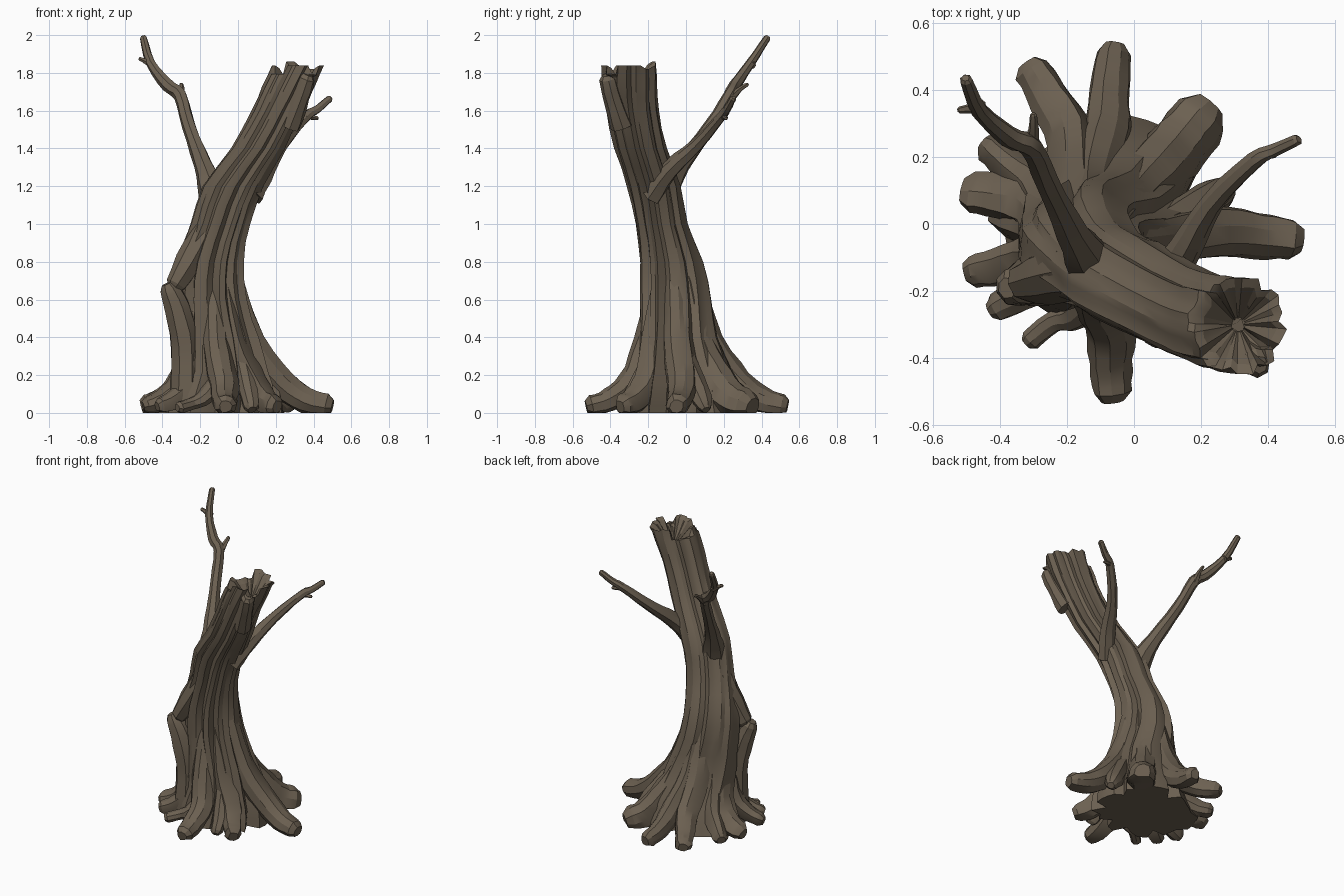
import bpy, bmesh, math, random
from mathutils import Vector

random.seed(4)
cube = bpy.data.objects.get("Cube")
if cube:
    bpy.data.objects.remove(cube, do_unlink=True)

bark = bpy.data.materials.new("brown_bark")
bark.use_nodes = True
colour = (0.15, 0.118, 0.083, 1)
bark.diffuse_color = colour
bark.node_tree.nodes["Principled BSDF"].inputs["Base Color"].default_value = colour


def spline(points, steps):
    """Smooth curve through points of any dimension."""
    p = [points[0]] + list(points) + [points[-1]]
    out = []
    for i in range(1, len(p) - 2):
        for s in range(steps):
            t = s / steps
            out.append([0.5 * (2 * b + (c - a) * t + (2 * a - 5 * b + 4 * c - d) * t * t
                               + (3 * b - a - 3 * c + d) * t ** 3)
                        for a, b, c, d in zip(p[i - 1], p[i], p[i + 1], p[i + 2])])
    out.append(list(points[-1]))
    return out


def loft(name, rings):
    """Skin closed rings, cap both ends, keep everything above ground."""
    bm = bmesh.new()
    rows = [[bm.verts.new((v.x, v.y, max(v.z, 0))) for v in ring] for ring in rings]
    n = len(rows[0])
    for low, high in zip(rows, rows[1:]):
        for i in range(n):
            j = (i + 1) % n
            bm.faces.new((low[i], low[j], high[j], high[i]))
    bm.faces.new(rows[0][::-1])
    bm.faces.new(rows[-1])
    bmesh.ops.recalc_face_normals(bm, faces=bm.faces)
    mesh = bpy.data.meshes.new(name)
    bm.to_mesh(mesh)
    bm.free()
    mesh.materials.append(bark)
    obj = bpy.data.objects.new(name, mesh)
    bpy.context.collection.objects.link(obj)
    bpy.ops.object.select_all(action='DESELECT')
    obj.select_set(True)
    bpy.context.view_layer.objects.active = obj
    bpy.ops.object.shade_smooth_by_angle(angle=math.radians(24))
    return obj


def limb(name, points, sides=8, steps=3, rough=0.12):
    """Gnarled tapering tube; each point is x, y, z, radius."""
    path = spline(points, steps)
    pos = [Vector(p[:3]) for p in path]
    rad = [p[3] for p in path]
    tip = (pos[-1] - pos[-2]).normalized()
    pos.append(pos[-1] + tip * rad[-1] * 0.5)
    rad.append(rad[-1] * 0.6)
    ridge = [1 + random.uniform(-rough, rough) for _ in range(sides)]
    rings, last, turn = [], None, None
    for i, (p, r) in enumerate(zip(pos, rad)):
        t = (pos[min(i + 1, len(pos) - 1)] - pos[max(i - 1, 0)]).normalized()
        turn = t.to_track_quat('Z', 'Y') if last is None else last.rotation_difference(t) @ turn
        last = t
        ring = []
        for k in range(sides):
            a = math.tau * k / sides
            q = r * ridge[k] * random.uniform(1 - rough / 2, 1 + rough / 2)
            ring.append(p + turn @ Vector((math.cos(a) * q, math.sin(a) * q, 0)))
        rings.append(ring)
    return loft(name, rings)


# Trunk: z, centre x, centre y, radius x, radius y
profile = [
    (0.00, -0.08, 0.01, 0.33, 0.30), (0.10, -0.07, 0.00, 0.31, 0.28),
    (0.22, -0.07, -0.01, 0.26, 0.25), (0.40, -0.10, -0.04, 0.23, 0.20),
    (0.60, -0.14, -0.055, 0.195, 0.185), (0.80, -0.14, -0.08, 0.175, 0.165),
    (1.00, -0.09, -0.13, 0.155, 0.135), (1.20, -0.025, -0.17, 0.16, 0.14),
    (1.40, 0.105, -0.24, 0.14, 0.135), (1.60, 0.205, -0.285, 0.13, 0.137),
    (1.73, 0.265, -0.30, 0.135, 0.145), (1.84, 0.315, -0.305, 0.135, 0.145)]
COLS = 36
flute_low = [random.uniform(-0.13, 0.08) for _ in range(COLS)]
flute_high = [random.uniform(-0.09, 0.06) for _ in range(COLS)]
for groove in (2, 9, 22, 26, 29, 33):
    flute_low[groove] = -0.26
    flute_high[groove] = -0.15
rim = [random.choice((-0.05, -0.02, 0.0, 0.02)) for _ in range(COLS // 3)]
rings = []
for z, cx, cy, rx, ry in spline(profile, 2):
    mix = min(z / 1.5, 1)
    ring = []
    for k in range(COLS):
        a = math.tau * k / COLS + 0.35 * z
        f = 1.02 + flute_low[k] * (1 - mix) + flute_high[k] * mix + random.uniform(-0.02, 0.02)
        jag = rim[k // 3] if z > 1.83 else 0
        ring.append(Vector((cx + rx * f * math.cos(a), cy + ry * f * math.sin(a), z + jag)))
    rings.append(ring)
# Broken hollow at the top of the trunk
middle = Vector((0.31, -0.30, 1.84))
outer = rings[-1]
for scale, drop in ((0.8, 0.015), (0.45, 0.08), (0.15, 0.13)):
    rings.append([Vector((*(middle + (v - middle) * scale).xy, v.z - drop)) for v in outer])
loft("trunk", rings)

# Spreading roots: tip x, tip y, thickness
roots = [(0.47, -0.045, 1.0), (0.20, 0.32, 1.4), (-0.06, 0.51, 0.9), (-0.30, 0.46, 0.85),
         (-0.43, 0.23, 0.75), (-0.48, 0.09, 1.0), (-0.48, -0.14, 0.75), (-0.41, -0.25, 0.7),
         (-0.07, -0.50, 0.95), (0.19, -0.33, 0.9)]
# Fraction towards the tip, height, radius
slope = [(0.12, 0.78, 0.06), (0.33, 0.38, 0.075), (0.56, 0.16, 0.08),
         (0.80, 0.07, 0.07), (1.0, 0.04, 0.062)]
for i, (x, y, w) in enumerate(roots):
    bend = random.uniform(-0.025, 0.025)
    points = []
    for f, z, r in slope:
        sx, sy = (-0.13, -0.07) if z > 0.3 else (-0.07, -0.03)
        side = bend * math.sin(math.pi * f)
        points.append((sx + (x - sx) * f - side * y * 2, sy + (y - sy) * f + side * x * 2,
                       z, r * (1 + (w - 1) * f)))
    limb(f"root_{i + 1}", points, sides=9)

# Thin surface roots
limb("curled_root", [(-0.08, -0.18, 0.22, 0.06), (-0.17, -0.27, 0.09, 0.045),
                     (-0.24, -0.29, 0.05, 0.035), (-0.31, -0.345, 0.03, 0.034)])
limb("side_rootlet", [(0.08, -0.02, 0.3, 0.06), (0.22, 0.07, 0.1, 0.06), (0.27, 0.1, 0.03, 0.04)])
limb("front_rootlet", [(0.0, -0.15, 0.35, 0.05), (0.05, -0.27, 0.12, 0.05), (0.07, -0.34, 0.03, 0.04)])

# Broken knot on the trunk's side, with its flank
limb("knot_stub", [(-0.28, -0.16, 0.05, 0.09), (-0.28, -0.15, 0.35, 0.085),
                   (-0.32, -0.17, 0.55, 0.075), (-0.365, -0.185, 0.66, 0.055)])
limb("knot_flank", [(-0.12, -0.12, 1.08, 0.08), (-0.22, -0.14, 0.87, 0.085),
                    (-0.33, -0.17, 0.68, 0.06)])

# Knob under the broken top
limb("top_knob", [(0.27, -0.34, 1.52, 0.06), (0.33, -0.39, 1.67, 0.05), (0.365, -0.415, 1.77, 0.043)])

# Right branch with twigs
limb("right_branch", [(-0.09, -0.16, 0.98, 0.09), (-0.135, -0.10, 1.18, 0.075),
                      (-0.185, -0.02, 1.32, 0.05), (-0.26, 0.13, 1.52, 0.037),
                      (-0.305, 0.23, 1.68, 0.036), (-0.37, 0.26, 1.735, 0.034),
                      (-0.46, 0.34, 1.85, 0.026), (-0.50, 0.43, 1.985, 0.02)], sides=7)
limb("right_twig_lower", [(-0.31, 0.23, 1.66, 0.026), (-0.30, 0.28, 1.71, 0.016),
                          (-0.30, 0.325, 1.74, 0.011)], sides=6)
limb("right_twig_upper", [(-0.45, 0.35, 1.84, 0.022), (-0.49, 0.345, 1.86, 0.014),
                          (-0.52, 0.34, 1.875, 0.01)], sides=6)

# Left branch with twig
limb("left_branch", [(0.07, -0.18, 1.15, 0.06), (0.15, -0.08, 1.29, 0.048),
                     (0.23, 0.06, 1.42, 0.034), (0.36, 0.19, 1.57, 0.026),
                     (0.42, 0.22, 1.61, 0.021), (0.485, 0.25, 1.665, 0.018)], sides=7)
limb("left_twig", [(0.35, 0.18, 1.57, 0.022), (0.385, 0.205, 1.565, 0.016),
                   (0.42, 0.21, 1.56, 0.012)], sides=6)
